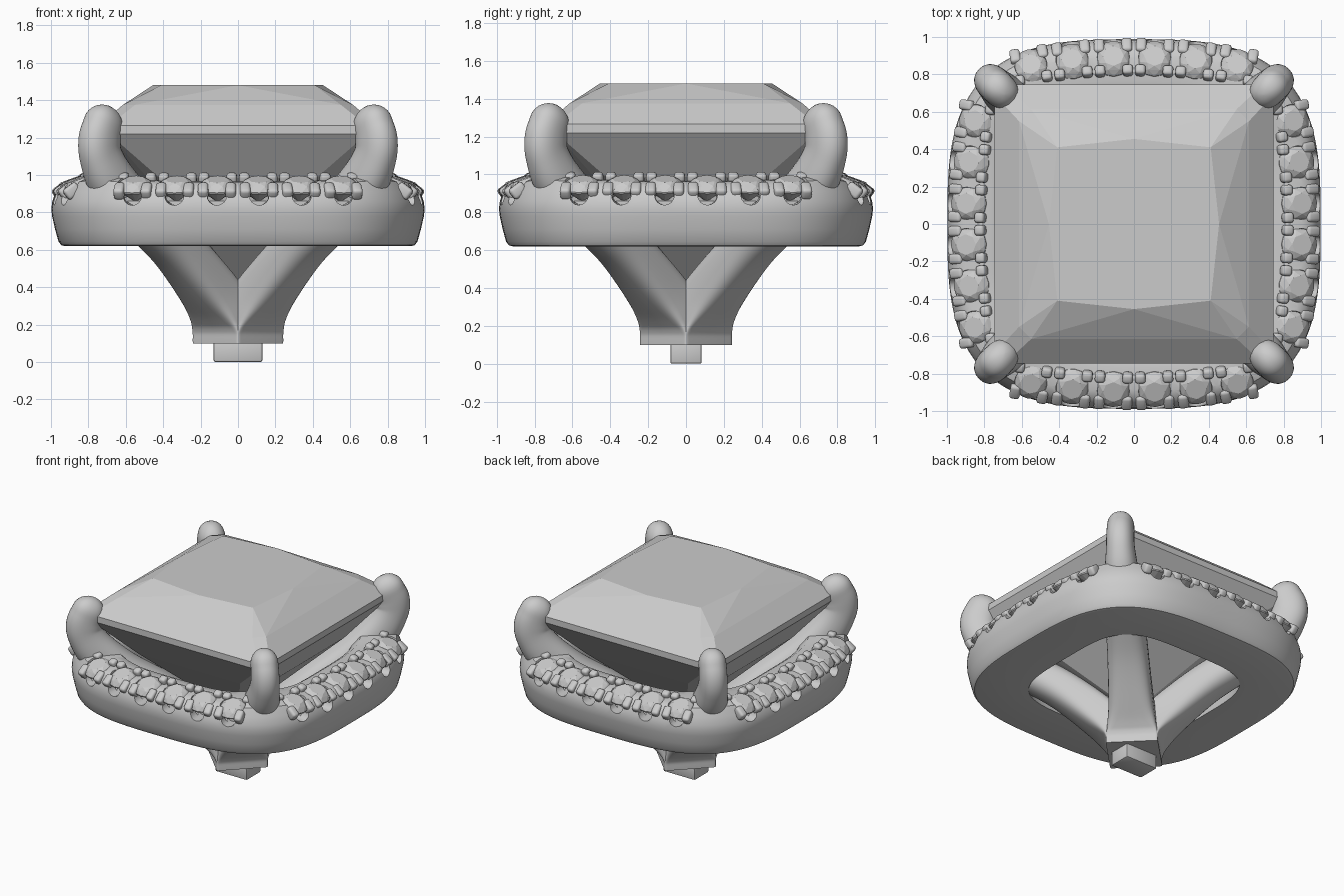
import bpy, bmesh, math
from mathutils import Vector, Matrix

if "Cube" in bpy.data.objects:
    bpy.data.objects.remove(bpy.data.objects["Cube"])

def finish(bm, name, smooth=None):
    bmesh.ops.recalc_face_normals(bm, faces=bm.faces)
    me = bpy.data.meshes.new(name)
    bm.to_mesh(me)
    bm.free()
    ob = bpy.data.objects.new(name, me)
    bpy.context.collection.objects.link(ob)
    if smooth:
        smooth_by_angle(ob, smooth)
    return ob

def activate(ob):
    bpy.ops.object.select_all(action='DESELECT')
    ob.select_set(True)
    bpy.context.view_layer.objects.active = ob

def smooth_by_angle(ob, deg):
    activate(ob)
    bpy.ops.object.shade_smooth_by_angle(angle=math.radians(deg))

def hull(bm, pts, mat=Matrix()):
    vs = [bm.verts.new(mat @ Vector(p)) for p in pts]
    bmesh.ops.convex_hull(bm, input=vs)

def spow(v, e):
    return math.copysign(abs(v) ** e, v)

def skin(bm, rings, closed=False):
    n, m = len(rings), len(rings[0])
    vs = [[bm.verts.new(p) for p in r] for r in rings]
    for i in range(n if closed else n - 1):
        for j in range(m):
            k, l = (i + 1) % n, (j + 1) % m
            bm.faces.new((vs[i][j], vs[i][l], vs[k][l], vs[k][j]))
    if not closed:
        bm.faces.new(vs[0])
        bm.faces.new(vs[-1])

# centre stone: faceted square cut
def signed(x, y, z):
    return [(a * sx, b * sy, z) for a, b in {(x, y), (y, x)} for sx in (1, -1) for sy in (1, -1)]

bm = bmesh.new()
hull(bm, signed(.41, .41, 1.48) + signed(.455, 0, 1.48) + signed(.615, .55, 1.375)
     + signed(.745, .69, 1.265) + signed(.745, .69, 1.22) + signed(.575, .42, .985) + [(0, 0, .43)])
bmesh.ops.remove_doubles(bm, verts=bm.verts, dist=1e-4)
bmesh.ops.dissolve_limit(bm, angle_limit=.01, verts=bm.verts, edges=bm.edges)
finish(bm, "centre_stone")

# halo ring: cushion-shaped sweep of a profile (half width, height), raised a little at the corners
PROFILE = [(.60, .62), (.925, .62), (.945, .625), (.96, .645), (.978, .71), (.994, .78), (.998, .82),
           (.993, .86), (.975, .91), (.945, .945), (.90, .962), (.84, .965), (.77, .965), (.71, .955),
           (.66, .92), (.62, .85), (.60, .75)]
bm = bmesh.new()
rings = []
for i in range(160):
    t = 2 * math.pi * i / 160
    c, s = math.cos(t), math.sin(t)
    ring = []
    for h, z in PROFILE:
        n = 3.1 + 2.2 * (1 - h)
        d = (abs(c) ** n + abs(s) ** n) ** (-1 / n) * h
        lift = .025 * abs(math.sin(2 * t)) ** 8 if z > .93 else 0
        ring.append((c * d, s * d * .99, z + lift))
    rings.append(ring)
skin(bm, rings, closed=True)
halo = finish(bm, "halo_ring")

# frames along each side: local x along the side, y outward, z out of the tilted top
def side_frame(side, u, tilt=20):
    ang = math.atan(.3 * u / .9)
    return (Matrix.Rotation(side * math.pi / 2, 4, 'Z')
            @ Matrix.Translation((u, .885 - .15 * u * u, .935))
            @ Matrix.Rotation(-ang, 4, 'Z')
            @ Matrix.Rotation(math.radians(-tilt), 4, 'X'))

SPOTS = [(s, -.55 + .22 * i) for s in range(4) for i in range(6)]

# seats and outer notches cut from the halo
seats, notches = bmesh.new(), bmesh.new()
for s, u in SPOTS:
    bmesh.ops.create_cone(seats, cap_ends=True, segments=24, radius1=.07, radius2=.104, depth=.2,
                          matrix=side_frame(s, u) @ Matrix.Translation((0, 0, .03)))
    bmesh.ops.create_cone(notches, cap_ends=True, segments=16, radius1=.052, radius2=.052, depth=.2,
                          matrix=side_frame(s, u, 0) @ Matrix.Translation((0, .1, -.045))
                          @ Matrix.Rotation(math.pi / 2, 4, 'X'))
for b, name in ((seats, "seat_cutter"), (notches, "notch_cutter")):
    cutter = finish(b, name)
    cutter.hide_render = True
    mod = halo.modifiers.new(name, 'BOOLEAN')
    mod.operation, mod.solver, mod.object = 'DIFFERENCE', 'EXACT', cutter
    activate(halo)
    bpy.ops.object.modifier_apply(modifier=mod.name)
    bpy.data.objects.remove(cutter)
smooth_by_angle(halo, 35)

# small round brilliants
def circle(r, z, n, off=0):
    return [(r * math.cos(2 * math.pi * (i + off) / n), r * math.sin(2 * math.pi * (i + off) / n), z)
            for i in range(n)]

bm = bmesh.new()
BRILLIANT = (circle(.056, .045, 8) + circle(.08, .03, 8, .5) + circle(.1, .004, 16)
             + circle(.1, -.004, 16) + [(0, 0, -.085)])
for s, u in SPOTS:
    hull(bm, BRILLIANT, side_frame(s, u))
bmesh.ops.dissolve_limit(bm, angle_limit=.01, verts=bm.verts, edges=bm.edges)
finish(bm, "halo_stones")

# four rounded tabs gripping each small stone
bm = bmesh.new()
for s, u in SPOTS:
    for x in (-.074, .074):
        for y, z, ly in ((-.075, .018, .055), (.066, .002, .085)):
            bmesh.ops.create_cube(bm, size=1, matrix=side_frame(s, u) @ Matrix.Translation((x, y, z))
                                  @ Matrix.Rotation(-.3 if y > 0 else 0, 4, 'X')
                                  @ Matrix.Diagonal((.056, ly, .066, 1)))
bmesh.ops.bevel(bm, geom=bm.edges[:], offset=.017, segments=3, affect='EDGES', profile=.5)
finish(bm, "halo_tabs", 60)

# four claws from a square base over the stone corners: (corner offset, z, thick, wide, roundness)
CLAW = [(.062, .10, .0875, .175, .1), (.064, .18, .09, .173, .1), (.088, .27, .105, .165, .25),
        (.165, .40, .122, .15, .5), (.34, .62, .125, .138, .75), (.53, .80, .125, .13, .88),
        (.67, .96, .135, .115, .9), (.733, 1.10, .123, .097, .9), (.74, 1.19, .122, .094, .9),
        (.722, 1.27, .112, .092, .9)]

def spline(keys, steps=5):
    k = [Vector(p) for p in keys]
    k = [2 * k[0] - k[1]] + k + [2 * k[-1] - k[-2]]
    out = []
    for i in range(1, len(k) - 2):
        a, b, c, d = k[i - 1:i + 3]
        for j in range(steps):
            t = j / steps
            out.append(.5 * (2 * b + (c - a) * t + (2 * a - 5 * b + 4 * c - d) * t * t
                             + (3 * b - a - 3 * c + d) * t ** 3))
    return out + [k[-2]]

path = [Vector((p[0] * math.sqrt(2), *p[1:])) for p in spline(CLAW)]
tip, lean = path[-1].copy(), Vector((-.42, .91))
for i in range(1, 8):                      # rounded tip
    a = math.pi / 2 * i / 7.2
    f, g = .105 * math.sin(a), math.cos(a)
    path.append(Vector((tip[0] + lean.x * f, tip[1] + lean.y * f, tip[2] * g, tip[3] * g, tip[4])))
bm = bmesh.new()
for q in range(4):
    rot = Matrix.Rotation(math.pi / 4 + q * math.pi / 2, 3, 'Z')
    rings = []
    for i, p in enumerate(path):
        d = path[min(i + 1, len(path) - 1)] - path[max(i - 1, 0)]
        t = Vector((d[0], d[1])).normalized() if i else Vector((0, 1))
        ring = []
        for j in range(32):
            a = 2 * math.pi * j / 32
            u, v = p[2] * spow(math.cos(a), p[4]), p[3] * spow(math.sin(a), p[4])
            ring.append(rot @ Vector((p[0] + t.y * u, v, p[1] - t.x * u)))
        rings.append(ring)
    skin(bm, rings)
finish(bm, "claws", 50)

# mounting peg under the base
bm = bmesh.new()
bmesh.ops.create_cube(bm, size=1, matrix=Matrix.Translation((0, 0, .06)) @ Matrix.Diagonal((.26, .166, .12, 1)))
bmesh.ops.bevel(bm, geom=bm.edges[:], offset=.01, segments=2, affect='EDGES', profile=.5)
finish(bm, "base_peg", 40)
